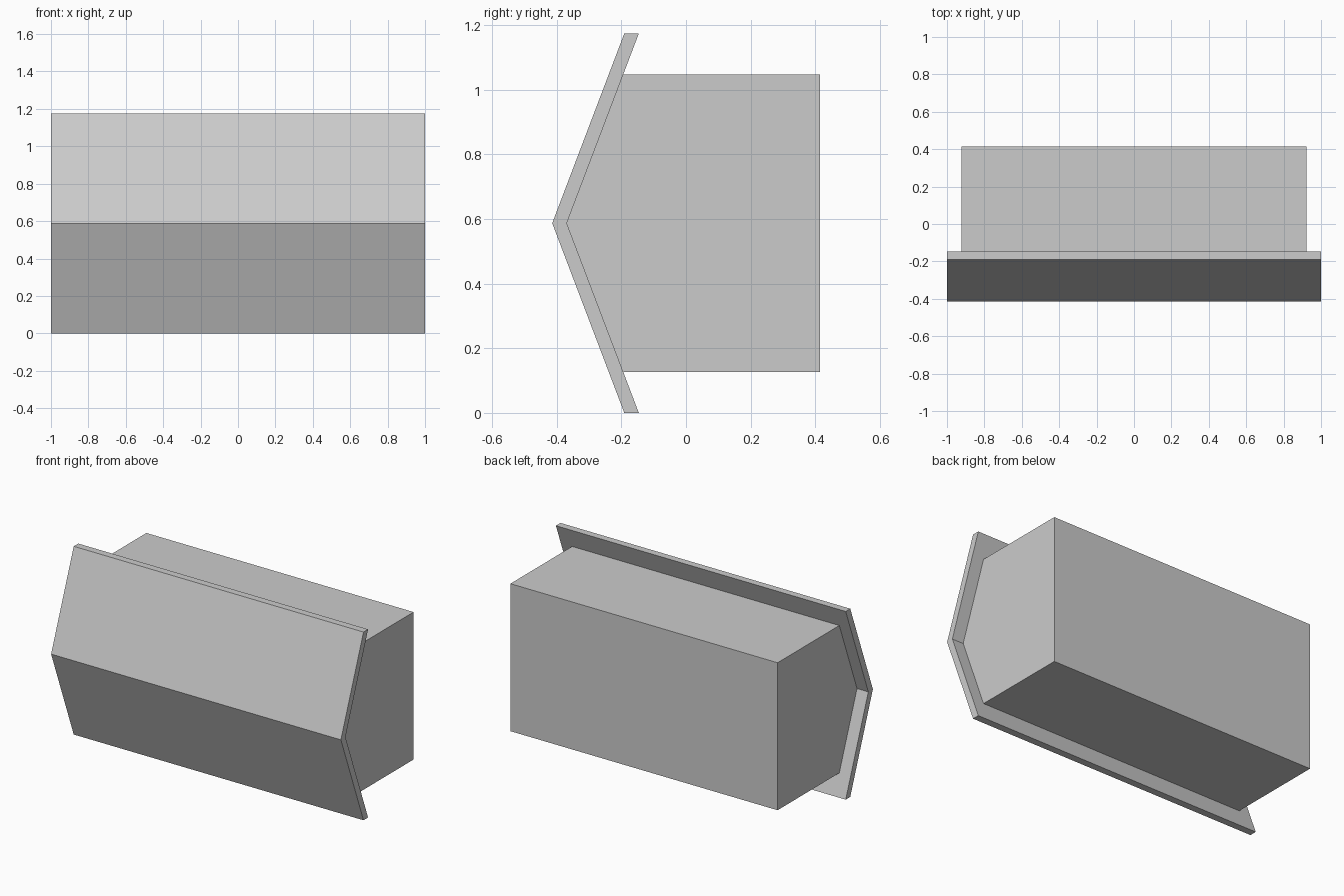
import bpy, bmesh

if "Cube" in bpy.data.objects:
    bpy.data.objects.remove(bpy.data.objects["Cube"])

MID = 0.587      # height of the ridge
SLOPE = 0.223 / MID


def prism(name, profile, half_width):
    """Extrude a (y, z) profile symmetrically along x."""
    bm = bmesh.new()
    face = bm.faces.new([bm.verts.new((-half_width, y, z)) for y, z in profile])
    ext = bmesh.ops.extrude_face_region(bm, geom=[face], use_keep_orig=True)
    verts = [v for v in ext["geom"] if isinstance(v, bmesh.types.BMVert)]
    bmesh.ops.translate(bm, verts=verts, vec=(2 * half_width, 0, 0))
    bmesh.ops.recalc_face_normals(bm, faces=bm.faces)
    mesh = bpy.data.meshes.new(name)
    bm.to_mesh(mesh)
    bm.free()
    obj = bpy.data.objects.new(name, mesh)
    bpy.context.collection.objects.link(obj)
    return obj


# Gabled body lying on its side, ridge towards the front
ridge, back, half_body = -0.369, 0.414, 0.46
eave = ridge + SLOPE * half_body
prism("house_body", [(back, MID - half_body), (back, MID + half_body),
                     (eave, MID + half_body), (ridge, MID),
                     (eave, MID - half_body)], 0.922)

# Folded roof sheet overhanging the body on all sides
outer, inner, rise = -0.414, ridge, SLOPE * MID
prism("roof", [(outer + rise, 0), (inner + rise, 0), (inner, MID),
               (inner + rise, 2 * MID), (outer + rise, 2 * MID),
               (outer, MID)], 1.0)
